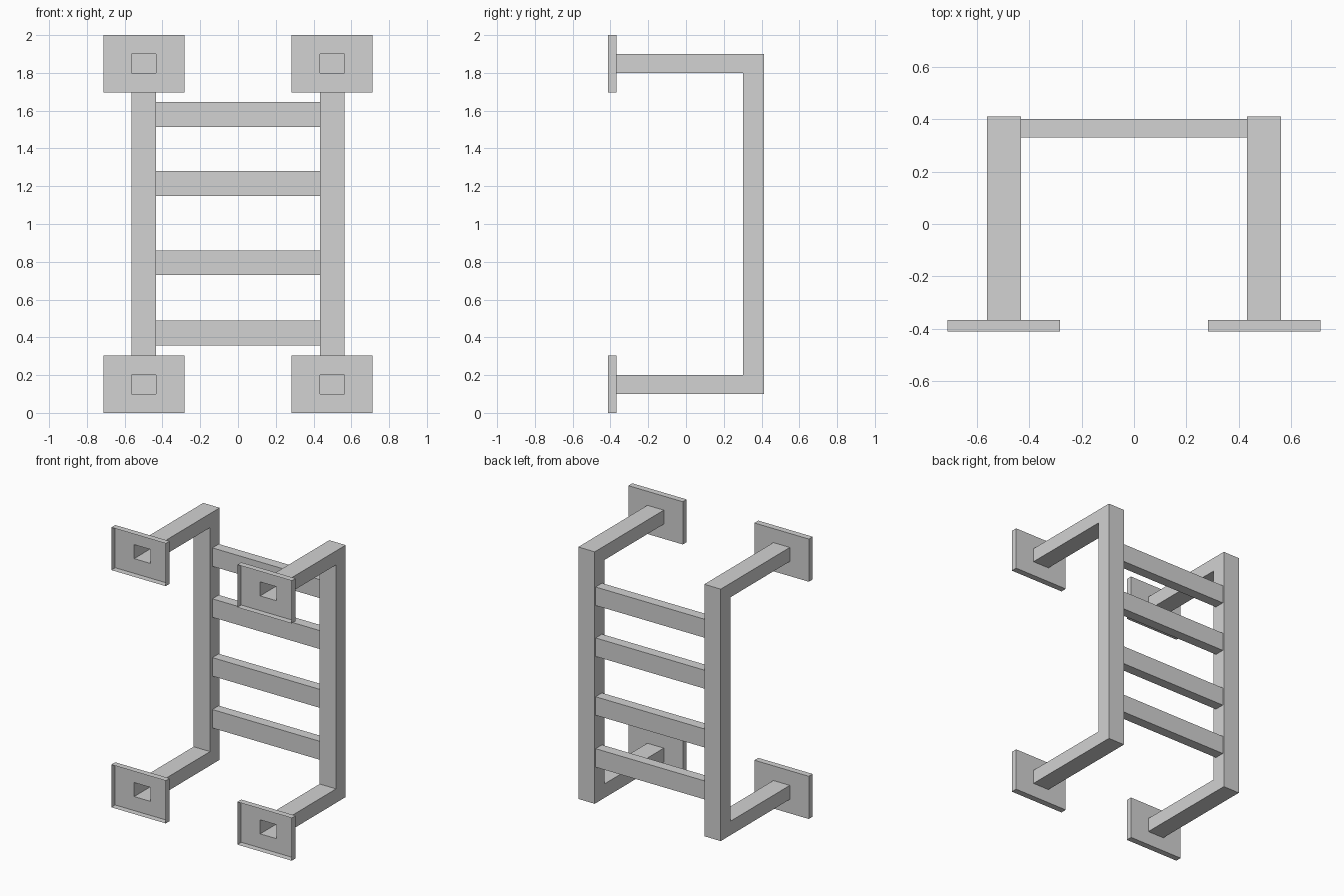
import bpy, bmesh

if "Cube" in bpy.data.objects:
    bpy.data.objects.remove(bpy.data.objects["Cube"])

steel = bpy.data.materials.new("light_grey_steel")
steel.diffuse_color = (0.645, 0.645, 0.645, 1)
steel.use_nodes = True
steel.node_tree.nodes["Principled BSDF"].inputs["Base Color"].default_value = steel.diffuse_color

RAIL_IN, RAIL_OUT = 0.433, 0.563      # rail sides in x
PLATE_IN, PLATE_OUT = 0.283, 0.713    # plate sides in x
FRONT, PLATE_BACK = -0.412, -0.368
RAIL_FRONT, RAIL_BACK = 0.303, 0.412


def make(name, quads, mirror=False):
    """Sheet-metal part from corner loops, optionally mirrored across x."""
    bm = bmesh.new()
    for q in quads:
        bm.faces.new([bm.verts.new(p) for p in q])
    bmesh.ops.remove_doubles(bm, verts=bm.verts, dist=1e-5)
    if mirror:
        g = bmesh.ops.duplicate(bm, geom=bm.verts[:] + bm.edges[:] + bm.faces[:])["geom"]
        for v in g:
            if isinstance(v, bmesh.types.BMVert):
                v.co.x *= -1
    bmesh.ops.recalc_face_normals(bm, faces=bm.faces)
    me = bpy.data.meshes.new(name)
    bm.to_mesh(me)
    bm.free()
    me.materials.append(steel)
    bpy.context.collection.objects.link(bpy.data.objects.new(name, me))


def rect(x0, x1, z0, z1, y):
    return [(x0, y, z0), (x1, y, z0), (x1, y, z1), (x0, y, z1)]


def strips(a, b, closed=True):
    """Quads joining two matching loops."""
    n = len(a)
    return [[a[i], a[(i + 1) % n], b[(i + 1) % n], b[i]] for i in range(n if closed else n - 1)]


def at(loop, x):
    return [(x, y, z) for y, z in loop]


# Hollow U-shaped side rails, open where they meet the plates
outer = [(PLATE_BACK, 0.10), (RAIL_BACK, 0.10), (RAIL_BACK, 1.90), (PLATE_BACK, 1.90)]
inner = [(PLATE_BACK, 0.20), (RAIL_FRONT, 0.20), (RAIL_FRONT, 1.80), (PLATE_BACK, 1.80)]
corners = [at(outer, RAIL_IN), at(outer, RAIL_OUT), at(inner, RAIL_OUT), at(inner, RAIL_IN)]
make("side_rails",
     [q for i in range(4) for q in strips(corners[i], corners[(i + 1) % 4], False)], mirror=True)

# Wall plates: shallow trays open to the front, with a hole for each rail end
for name, z0, z1, h0, h1 in (("lower_wall_plates", 0, 0.305, 0.10, 0.20),
                             ("upper_wall_plates", 1.695, 2.0, 1.80, 1.90)):
    rim = rect(PLATE_IN, PLATE_OUT, z0, z1, FRONT)
    back = rect(PLATE_IN, PLATE_OUT, z0, z1, PLATE_BACK)
    hole = rect(RAIL_IN, RAIL_OUT, h0, h1, PLATE_BACK)
    make(name, strips(rim, back) + strips(back, hole), mirror=True)

# Rungs between the rails
for i, z in enumerate((0.358, 0.729, 1.149, 1.513)):
    y0, y1, z1 = 0.33, 0.402, z + 0.132
    ends = [[(x, y0, z), (x, y1, z), (x, y1, z1), (x, y0, z1)] for x in (-RAIL_IN, RAIL_IN)]
    make(f"rung_{i + 1}", strips(ends[1], ends[0]))
